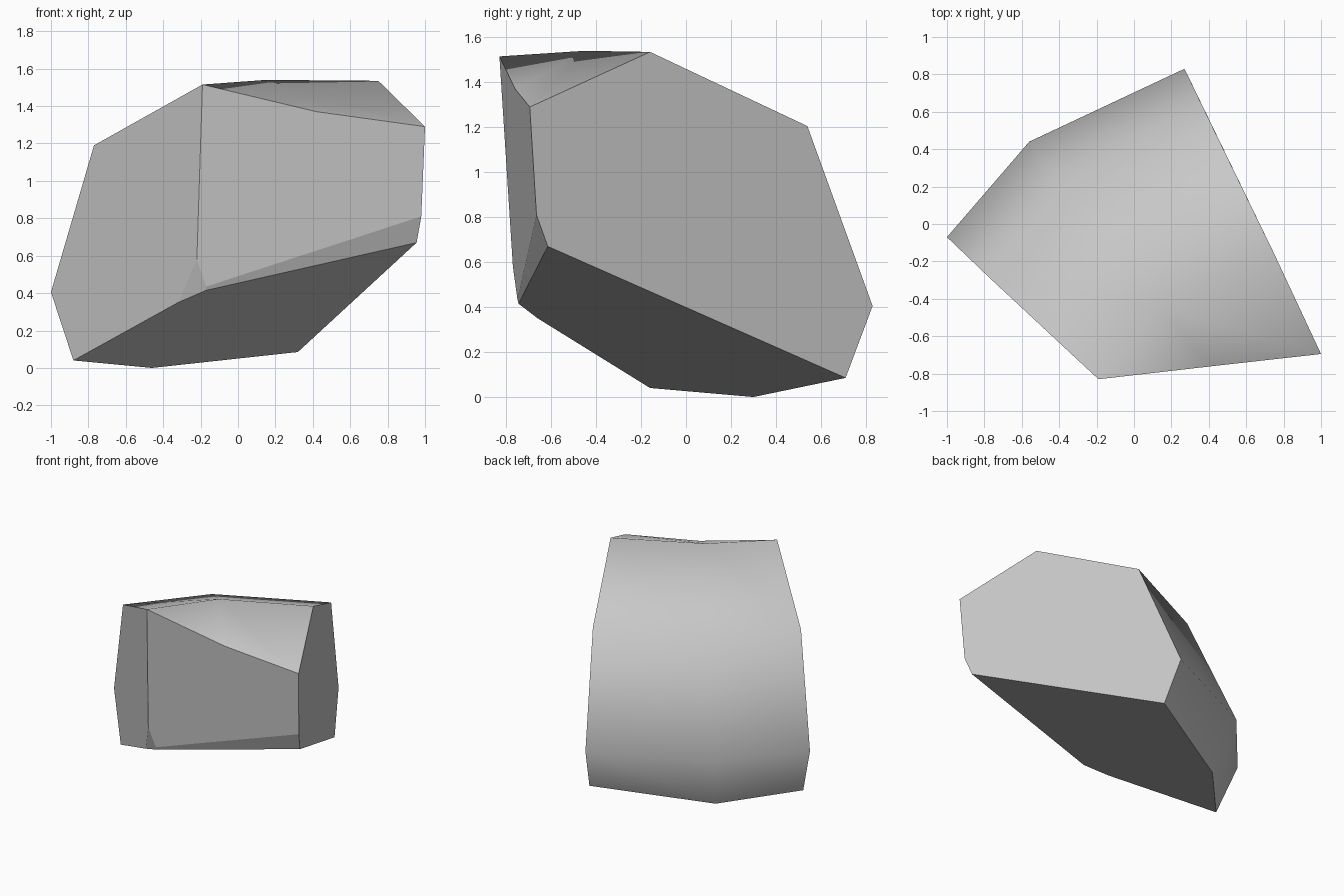
import bpy
import bmesh
from mathutils import Vector

default_cube = bpy.data.objects.get("Cube")
if default_cube:
    bpy.data.objects.remove(default_cube, do_unlink=True)


def make_material(name, colour):
    material = bpy.data.materials.new(name)
    material.use_nodes = True
    material.diffuse_color = colour
    material.node_tree.nodes["Principled BSDF"].inputs["Base Color"].default_value = colour
    return material


# Rounded outer shell: each row runs from the right cut to the left cut
shell_rows = [
    [(-.88, -.16, .04), (-.46, .30, 0), (.32, .71, .085)],       # underside rim
    [(-1, -.07, .405), (-.56, .44, .4), (.27, .83, .405)],       # widest bulge
    [(-.77, -.29, 1.19), (-.34, .17, 1.21), (.41, .54, 1.205)],  # shoulder
    [(-.19, -.83, 1.515), (.15, -.45, 1.54), (.75, -.16, 1.535)],  # crest
]
# Front lip of the shell, which meets the crest at its first corner
front_lip = [(.42, -.76, 1.37), (1, -.695, 1.29)]
# Lower corners of the broken front
front_corners = {
    "notch_top": (-.22, -.77, .58),
    "notch_inner": (-.17, -.75, .435),
    "notch_outer": (-.17, -.745, .415),
    "notch_low": (-.32, -.66, .35),
    "chamfer_top": (.98, -.665, .81),
    "chamfer_low": (.955, -.615, .67),
}

bm = bmesh.new()
rows = [[bm.verts.new(point) for point in row] for row in shell_rows]
lip_middle, lip_end = [bm.verts.new(point) for point in front_lip]
corner = {name: bm.verts.new(point) for name, point in front_corners.items()}
rim, bulge, shoulder, crest = rows

# Smooth shell faces
shell_faces = []
for lower, upper in zip(rows, rows[1:]):
    for i in range(len(lower) - 1):
        shell_faces.append(bm.faces.new((lower[i], lower[i + 1], upper[i + 1], upper[i])))
shell_faces.append(bm.faces.new((crest[0], crest[1], lip_middle)))
shell_faces.append(bm.faces.new((crest[1], crest[2], lip_end, lip_middle)))

# Flat broken faces: two ends, front, chamfer, notch and underside
start_column = [row[0] for row in rows]
end_column = [row[-1] for row in rows]
flat_outlines = [
    start_column + [corner["notch_top"], corner["notch_low"]],
    end_column + [lip_end, corner["chamfer_top"], corner["chamfer_low"]],
    [crest[0], lip_middle, lip_end, corner["chamfer_top"],
     corner["notch_inner"], corner["notch_top"]],
    [corner["notch_inner"], corner["chamfer_top"],
     corner["chamfer_low"], corner["notch_outer"]],
    [corner["notch_top"], corner["notch_inner"],
     corner["notch_outer"], corner["notch_low"]],
    rim + [corner["chamfer_low"], corner["notch_outer"], corner["notch_low"]],
]
for outline in flat_outlines:
    bm.faces.new(outline)

bmesh.ops.recalc_face_normals(bm, faces=bm.faces)

# Keep the shell smooth and every break crisp
for face in bm.faces:
    face.smooth = face in shell_faces
for edge in bm.edges:
    edge.smooth = all(face.smooth for face in edge.link_faces)

mesh = bpy.data.meshes.new("rock_chunk")
bm.to_mesh(mesh)
bm.free()
mesh.materials.append(make_material("stone_grey", (.58, .58, .58, 1)))
rock = bpy.data.objects.new("rock_chunk", mesh)
bpy.context.collection.objects.link(rock)
rock.location = Vector()
